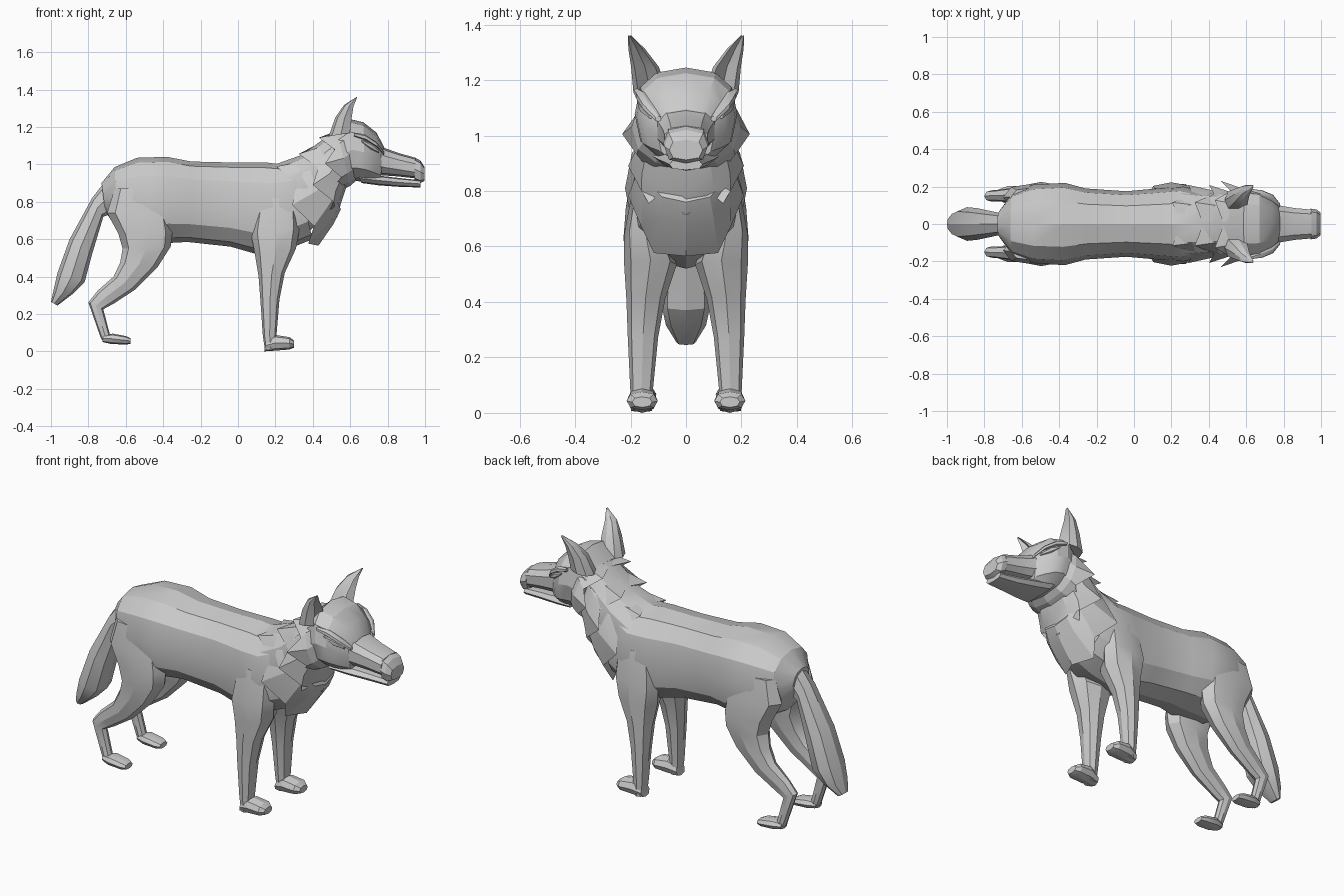
import bpy, bmesh, math
from mathutils import Vector


def soft(v, p):
    return math.copysign(abs(v) ** p, v)


def loft(name, secs, n=10, box=0.85, mirror=False, jag=0.0, dent=None, angle=24):
    """Skin rings; each ring = (xa, za, xb, zb, half width, y centre)."""
    bm = bmesh.new()
    rings = []
    for si, s in enumerate(secs):
        xa, za, xb, zb, w = s[:5]
        yc = s[5] if len(s) > 5 else 0.0
        a, b = Vector((xa, yc, za)), Vector((xb, yc, zb))
        mid, half = (a + b) / 2, (a - b) / 2
        ring = []
        for i in range(n):
            t = 2 * math.pi * i / n
            c, q = soft(math.cos(t), box), soft(math.sin(t), box)
            if abs(q) < 1e-4:
                q = 0
            if dent is not None and i == 0:
                c = dent
            k = 1.0
            p = mid + half * c + Vector((0, w * q, 0))
            if jag and si == len(secs) - 1 and i % (n // 2):
                # zigzag fur tips along the trailing edge
                k = 1 + jag if i % 2 else 1 - jag
                p = mid + (p - mid) * k
                p.x -= 0.05 if i % 2 else -0.02
            ring.append(bm.verts.new(p))
        rings.append(ring)
    for r0, r1 in zip(rings, rings[1:]):
        for i in range(n):
            j = (i + 1) % n
            bm.faces.new((r0[i], r0[j], r1[j], r1[i]))
    bm.faces.new(rings[0])
    bm.faces.new(rings[-1])
    bmesh.ops.recalc_face_normals(bm, faces=bm.faces)
    me = bpy.data.meshes.new(name)
    bm.to_mesh(me)
    bm.free()
    ob = bpy.data.objects.new(name, me)
    bpy.context.collection.objects.link(ob)
    if mirror:
        m = ob.modifiers.new("Mirror", 'MIRROR')
        m.use_axis = (False, True, False)
        m.use_mirror_merge = False
    bpy.ops.object.select_all(action='DESELECT')
    ob.select_set(True)
    bpy.context.view_layer.objects.active = ob
    bpy.ops.object.shade_smooth_by_angle(angle=math.radians(angle))
    return ob


# Torso, rump to chest
loft("body", [
    (-.73, .90, -.71, .75, .07), (-.66, .985, -.64, .64, .165),
    (-.54, 1.035, -.54, .58, .21), (-.38, 1.04, -.36, .58, .22),
    (-.25, 1.015, -.27, .585, .19), (-.04, 1.01, -.04, .56, .175),
    (.15, 1.01, .10, .52, .19), (.23, 1.0, .30, .56, .2),
    (.29, 1.02, .40, .60, .18)], n=12)

# Neck core
loft("neck", [
    (.2, 1.0, .34, .60, .185), (.34, 1.05, .46, .72, .17),
    (.45, 1.13, .54, .84, .165), (.55, 1.21, .62, .92, .165)], n=12)

# Overlapping jagged fur collars, cheeks to chest
collars = {
    "cheek_ruff": [(.58, 1.21, .64, .92, .165), (.53, 1.18, .60, .885, .195),
                   (.48, 1.15, .55, .86, .215)],
    "neck_ruff": [(.50, 1.17, .58, .88, .16), (.43, 1.11, .55, .79, .18),
                  (.37, 1.065, .53, .715, .195)],
    "chest_ruff": [(.40, 1.085, .55, .76, .155), (.33, 1.035, .51, .68, .18),
                   (.25, 1.0, .43, .565, .195)],
}
for name, secs in collars.items():
    loft(name, secs, n=12, jag=.07, angle=15)

# Head
loft("skull", [
    (.50, 1.17, .58, .92, .165), (.585, 1.245, .64, .91, .185),
    (.67, 1.225, .68, .905, .178), (.74, 1.17, .72, .90, .145),
    (.78, 1.095, .76, .90, .10)], n=12, box=.8)
loft("muzzle", [
    (.72, 1.12, .72, .945, .12), (.79, 1.085, .79, .94, .10),
    (.86, 1.06, .86, .935, .088), (.95, 1.035, .95, .925, .08)], box=.75)
loft("nose", [
    (.945, 1.036, .945, .912, .082), (.975, 1.02, .975, .90, .078),
    (.998, .985, .998, .912, .06)], n=8, box=.7)
loft("lower_jaw", [
    (.64, .95, .66, .90, .12), (.75, .94, .75, .888, .10),
    (.86, .927, .86, .88, .075), (.975, .915, .975, .876, .06)], n=8, box=.7)

# Slanted brows and eyes
loft("brow", [
    (.62, 1.17, .62, 1.15, .012, .178), (.68, 1.16, .69, 1.125, .022, .16),
    (.74, 1.12, .745, 1.09, .02, .138), (.78, 1.07, .78, 1.05, .012, .10)],
    n=6, mirror=True)
loft("eye", [
    (.66, 1.13, .66, 1.12, .006, .172), (.71, 1.115, .71, 1.08, .012, .155),
    (.755, 1.075, .755, 1.06, .006, .128)], n=6, mirror=True)

# Ears with a hollow front
loft("ear", [
    (.615, 1.17, .485, 1.15, .062, .128), (.62, 1.245, .52, 1.25, .05, .148),
    (.625, 1.31, .565, 1.315, .03, .178), (.64, 1.362, .63, 1.358, .006, .203)],
    n=8, mirror=True, dent=-.25)

# Front legs and paws
loft("front_leg", [
    (.32, .82, .10, .82, .05, .14), (.33, .66, .07, .63, .075, .148),
    (.31, .55, .09, .52, .095, .128), (.25, .42, .11, .40, .07, .145),
    (.222, .28, .12, .27, .055, .155), (.206, .09, .133, .08, .041, .16),
    (.20, .01, .145, .005, .038, .16)], n=8, mirror=True)
loft("front_paw", [
    (.15, .06, .14, 0, .038, .158), (.20, .088, .20, .004, .055, .158),
    (.275, .076, .275, .01, .056, .158), (.30, .058, .30, .02, .036, .158)],
    n=8, mirror=True)

# Hind legs and paws
loft("hind_leg", [
    (-.40, .87, -.66, .87, .05, .145), (-.36, .74, -.70, .74, .075, .142),
    (-.35, .64, -.64, .63, .08, .145), (-.36, .56, -.617, .55, .077, .145),
    (-.43, .45, -.63, .475, .062, .152), (-.55, .33, -.665, .40, .045, .155),
    (-.665, .255, -.75, .325, .033, .152), (-.72, .225, -.80, .262, .03, .15),
    (-.685, .09, -.735, .075, .028, .153), (-.67, .05, -.72, .05, .03, .155)],
    n=8, mirror=True)
loft("hind_paw", [
    (-.72, .085, -.725, .05, .03, .155), (-.67, .095, -.68, .04, .048, .155),
    (-.60, .082, -.60, .036, .046, .155), (-.575, .07, -.575, .04, .034, .155)],
    n=8, mirror=True)

# Bushy tail
loft("tail", [
    (-.68, .95, -.66, .74, .05), (-.78, .82, -.72, .72, .066),
    (-.90, .60, -.78, .52, .085), (-.965, .42, -.82, .37, .09),
    (-.988, .32, -.88, .31, .072), (-1.0, .265, -.965, .245, .035)], n=8)
